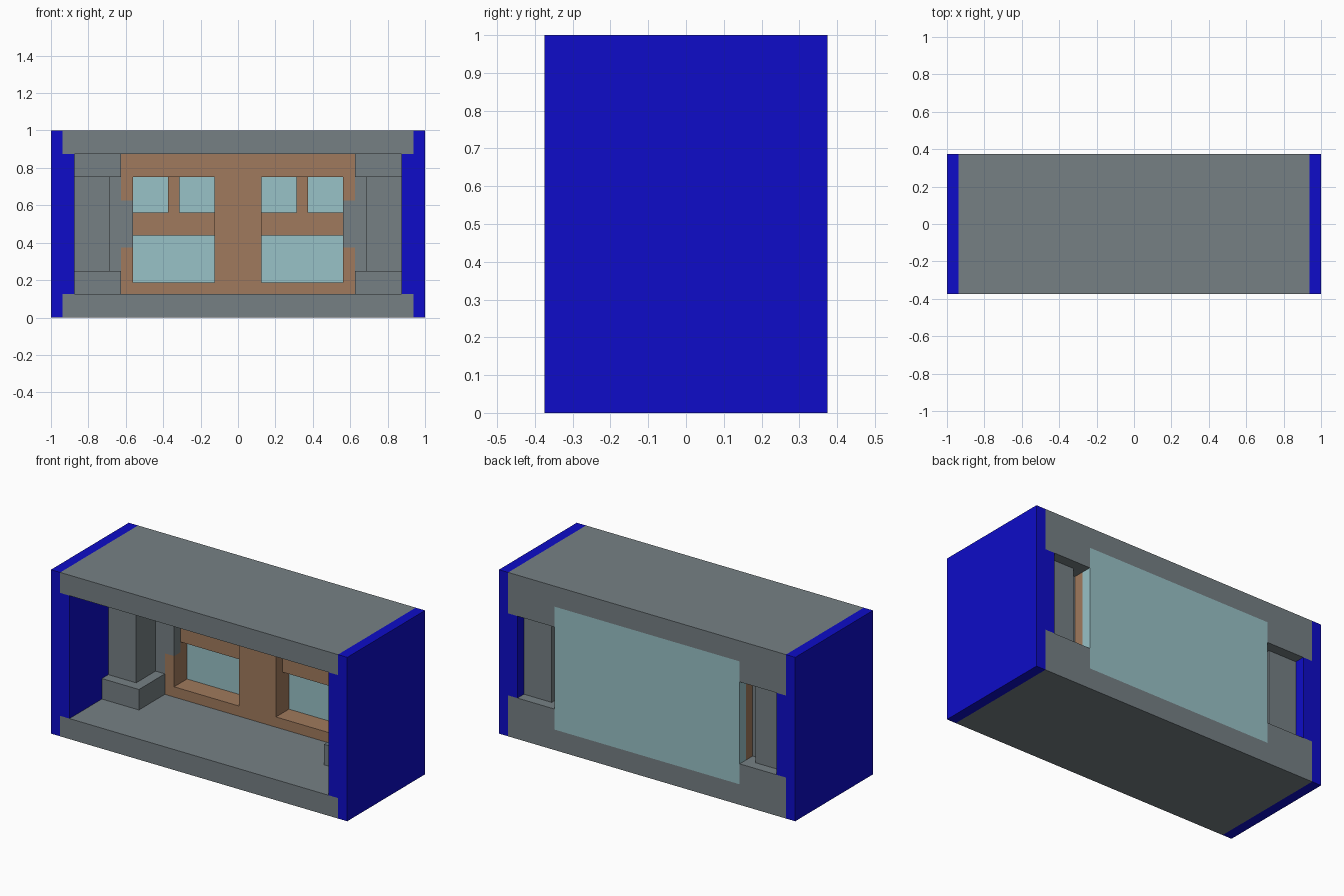
import bpy
import bmesh
from mathutils import Vector

cube = bpy.data.objects.get("Cube")
if cube:
    bpy.data.objects.remove(cube, do_unlink=True)


def material(name, rgb):
    lin = [((c / 255 + 0.055) / 1.055) ** 2.4 if c > 10 else c / 255 / 12.92 for c in rgb]
    m = bpy.data.materials.new(name)
    m.use_nodes = True
    m.diffuse_color = (*lin, 1)
    m.node_tree.nodes["Principled BSDF"].inputs["Base Color"].default_value = (*lin, 1)
    return m


STONE = material("grey stone", (118, 128, 132))
BLUE = material("blue panel", (14, 12, 200))
WOOD = material("brown wood", (160, 122, 93))
GLASS = material("pale glass", (153, 194, 199))


def part(name, mat, *boxes, mirror=True):
    """One object from boxes (x0, x1, y0, y1, z0, z1), mirrored across x."""
    bm = bmesh.new()
    for x0, x1, y0, y1, z0, z1 in boxes:
        lo, hi = Vector((x0, y0, z0)), Vector((x1, y1, z1))
        for v in bmesh.ops.create_cube(bm, size=1)["verts"]:
            v.co = Vector([(a + b) / 2 + c * (b - a) for a, b, c in zip(lo, hi, v.co)])
    mesh = bpy.data.meshes.new(name)
    bm.to_mesh(mesh)
    bm.free()
    mesh.materials.append(mat)
    ob = bpy.data.objects.new(name, mesh)
    bpy.context.collection.objects.link(ob)
    if mirror:
        mod = ob.modifiers.new("mirror", "MIRROR")
        mod.use_axis[0] = True
        mod.use_mirror_merge = False
    return ob


B = 0.375               # back plane
F = 0.1875              # front plane of the wooden wall

# Floor and ceiling slabs
for name, z in (("floor_slab", 0), ("ceiling_slab", 0.875)):
    part(name, STONE, (-0.9375, 0.9375, -B, B, z, z + 0.125), mirror=False)

# End panels with an inner lining that fits around the column blocks
part("end_panel", BLUE, (0.9375, 1, -B, B, 0, 1))
part("end_lining", BLUE,
     (0.875, 0.9375, -B, -0.0625, 0.125, 0.875),
     (0.875, 0.9375, -0.0625, B, 0.25, 0.75))

# Columns
part("column_base", STONE, (0.625, 0.9375, -0.0625, B, 0.125, 0.25))
part("column_capital", STONE, (0.625, 0.9375, -0.0625, B, 0.75, 0.875))
part("column_shaft", STONE, (0.6875, 0.875, 0, 0.3125, 0.25, 0.75))

# Stone strip beside each column, with a tab let into the wood
part("wall_strip", STONE,
     (0.625, 0.6875, F, 0.25, 0.25, 0.75),
     (0.5625, 0.625, F, 0.25, 0.375, 0.625))

# Wooden wall: rails, centre post, notched outer stiles
part("wall_rails", WOOD,
     (-0.625, 0.625, F, 0.3125, 0.125, 0.1875),
     (-0.625, 0.625, F, 0.3125, 0.75, 0.875), mirror=False)
part("centre_post", WOOD, (-0.125, 0.125, F, 0.3125, 0.1875, 0.75), mirror=False)
part("outer_stile", WOOD,
     (0.5625, 0.625, F, 0.3125, 0.1875, 0.375),
     (0.5625, 0.625, F, 0.3125, 0.625, 0.75),
     (0.5625, 0.625, 0.25, 0.3125, 0.375, 0.625))

# Recessed window bars
part("window_bars", WOOD,
     (0.125, 0.5625, 0.25, 0.3125, 0.4375, 0.5625),
     (0.3125, 0.375, 0.25, 0.3125, 0.5625, 0.75))

# Glass sheet, flush with the back
part("glass_sheet", GLASS, (-0.625, 0.625, 0.3125, B, 0.125, 0.875), mirror=False)
